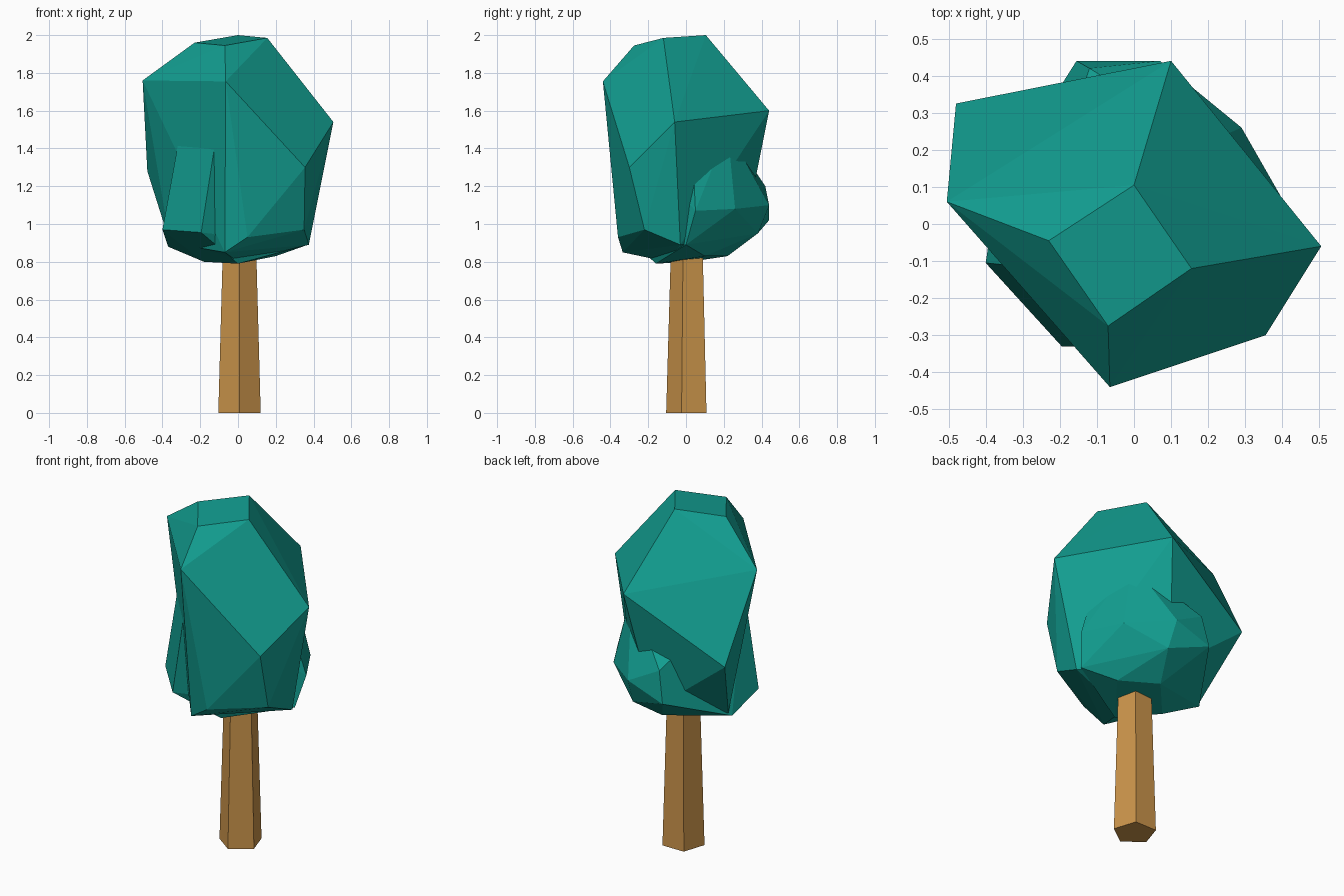
import bpy, bmesh, math

if "Cube" in bpy.data.objects:
    bpy.data.objects.remove(bpy.data.objects["Cube"])


def material(name, color):
    m = bpy.data.materials.new(name)
    m.diffuse_color = (*color, 1)
    m.use_nodes = True
    m.node_tree.nodes["Principled BSDF"].inputs["Base Color"].default_value = m.diffuse_color
    return m


def finish(bm, name, mat):
    bmesh.ops.recalc_face_normals(bm, faces=bm.faces)
    me = bpy.data.meshes.new(name)
    bm.to_mesh(me)
    bm.free()
    me.materials.append(mat)
    ob = bpy.data.objects.new(name, me)
    bpy.context.collection.objects.link(ob)
    return ob


def faceted_lump(name, points, mat):
    """Flat-faced convex lump stretched over a few corner points."""
    bm = bmesh.new()
    for p in points:
        bm.verts.new(p)
    res = bmesh.ops.convex_hull(bm, input=bm.verts)
    inside = [v for v in bm.verts if not v.link_faces]
    bmesh.ops.delete(bm, geom=inside, context='VERTS')
    bmesh.ops.dissolve_limit(bm, angle_limit=math.radians(3),
                             verts=bm.verts, edges=bm.edges)
    return finish(bm, name, mat)


leaf = material("leaf_teal", (0.006, 0.34, 0.28))
bark = material("bark_brown", (0.60, 0.30, 0.07))

# Trunk: tapered five-sided post, one corner facing the front
bm = bmesh.new()
rings = []
for z, r in ((0, 0.118), (0.86, 0.093)):
    rings.append([bm.verts.new((0.008 + r * math.cos(a), 0.013 + r * math.sin(a), z))
                  for a in (math.radians(-90 + 72 * i) for i in range(5))])
for i in range(5):
    j = (i + 1) % 5
    bm.faces.new((rings[0][i], rings[0][j], rings[1][j], rings[1][i]))
bm.faces.new(rings[0][::-1])
bm.faces.new(rings[1])
finish(bm, "trunk", bark)

# Main crown: tall lump with a four-cornered cap and wide shoulders
faceted_lump("crown_main", [
    (0, 0.105, 2.0), (0.155, -0.12, 1.985), (-0.07, -0.275, 1.945), (-0.23, -0.045, 1.96),
    (-0.505, 0.06, 1.76), (-0.065, -0.44, 1.755), (0.505, -0.06, 1.54), (0.10, 0.44, 1.60),
    (0.355, -0.30, 1.30), (-0.48, 0.325, 1.28),
    (0.35, -0.22, 0.97), (0.05, -0.36, 0.93), (-0.07, -0.335, 0.85), (0.375, -0.03, 0.89),
    (-0.36, 0.12, 0.90), (0.0, 0.30, 0.90), (0.0, -0.10, 0.80),
], leaf)

# Lower crown: wider base lump poking out at the front left, right and back
faceted_lump("crown_lower", [
    (-0.40, -0.105, 0.97), (-0.195, -0.33, 0.955), (0.41, 0.05, 1.07), (0.29, 0.26, 1.08),
    (-0.155, 0.44, 1.02), (0.08, 0.38, 0.95), (-0.37, 0.10, 0.88), (0.37, 0.0, 0.89),
    (-0.30, -0.115, 1.52), (-0.11, -0.33, 1.50), (0.27, 0.03, 1.50), (0.20, 0.22, 1.50),
    (0.20, 0.10, 0.83), (0.0, 0.22, 0.83), (-0.18, 0.02, 0.80), (0.0, -0.16, 0.79),
    (-0.12, 0.42, 1.20), (0.07, 0.44, 1.10),
], leaf)
